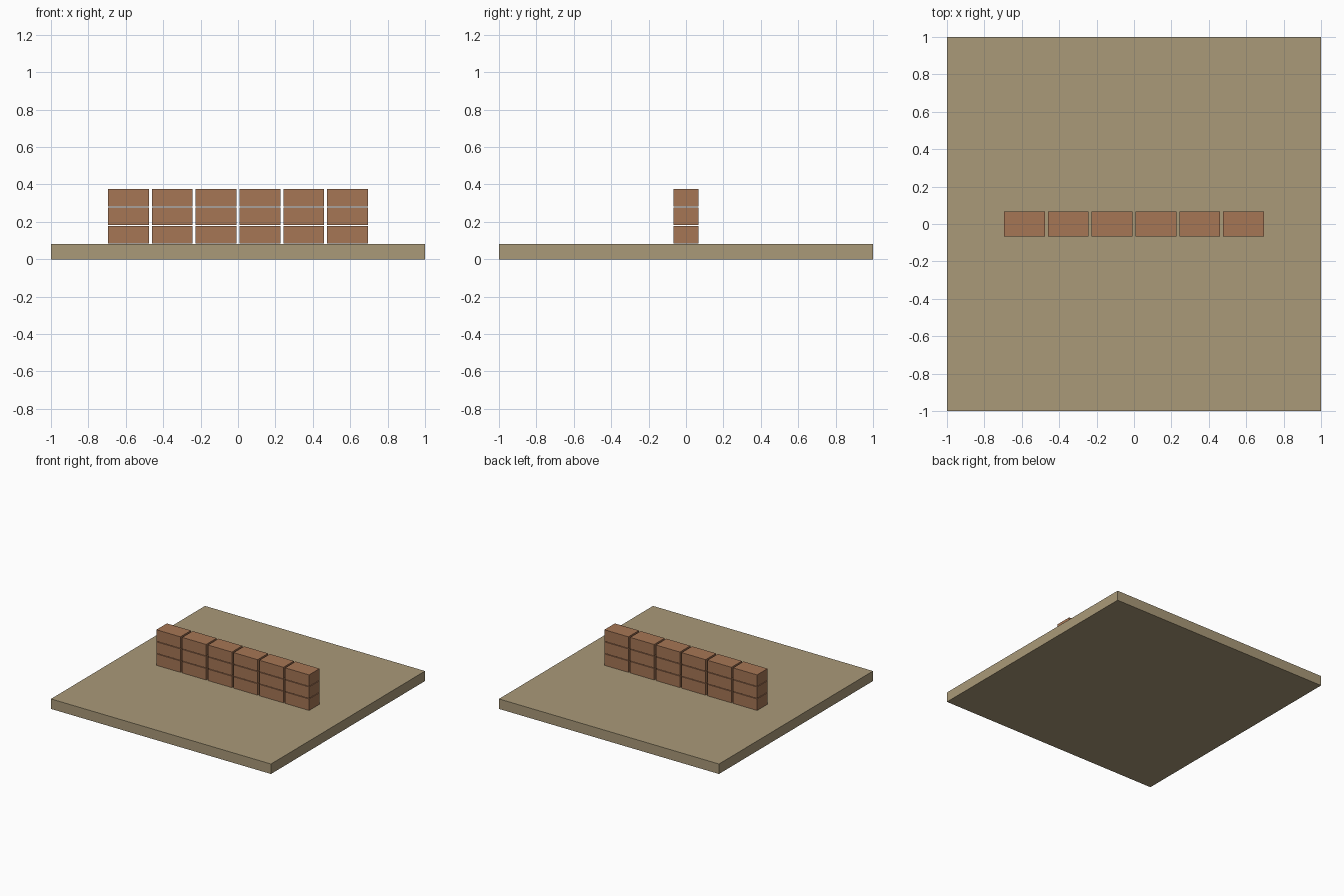
import bpy

if "Cube" in bpy.data.objects:
    bpy.data.objects.remove(bpy.data.objects["Cube"])


def material(name, color):
    mat = bpy.data.materials.new(name)
    mat.diffuse_color = (*color, 1)
    mat.use_nodes = True
    mat.node_tree.nodes["Principled BSDF"].inputs["Base Color"].default_value = mat.diffuse_color
    return mat


def box(name, size, center, mat):
    bpy.ops.mesh.primitive_cube_add(size=1, location=center)
    ob = bpy.context.object
    ob.name = name
    ob.scale = size
    bpy.ops.object.transform_apply(location=False, rotation=False, scale=True)
    ob.data.materials.append(mat)
    return ob


sand = material("sand", (0.40, 0.32, 0.19))
clay = material("clay", (0.38, 0.18, 0.09))

# Square ground slab
SLAB = 0.082
box("ground_slab", (2, 2, SLAB), (0, 0, SLAB / 2), sand)

# Low wall: three stacked courses of six bricks with open joints
COLS, ROWS = 6, 3
BRICK = (0.218, 0.136, 0.094)
PITCH_X, PITCH_Z = 0.234, 0.099
START_Z = 0.084
for row in range(ROWS):
    for col in range(COLS):
        x = (col - (COLS - 1) / 2) * PITCH_X
        z = START_Z + BRICK[2] / 2 + row * PITCH_Z
        box(f"brick_{row + 1}_{col + 1}", BRICK, (x, 0, z), clay)
